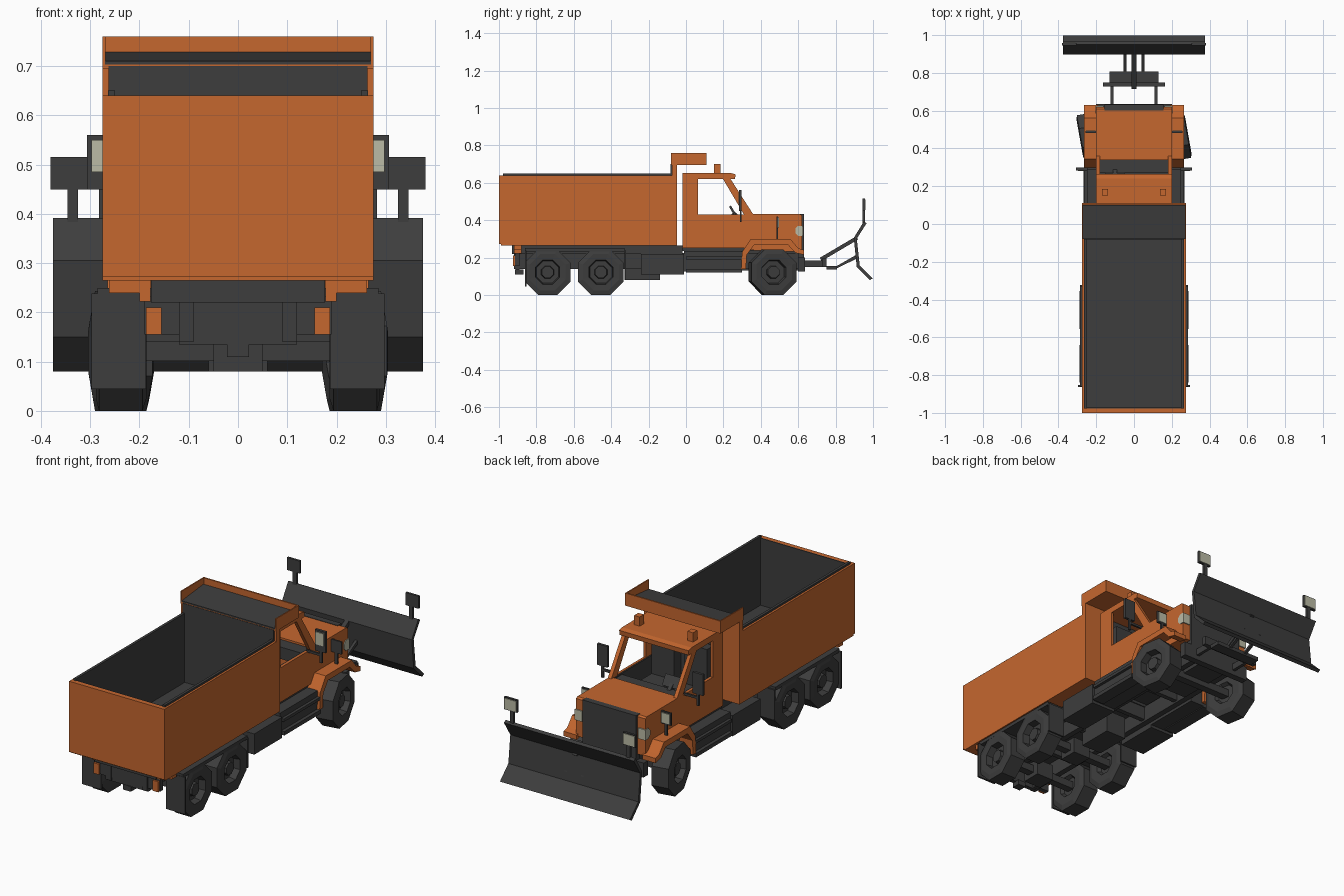
import bpy, bmesh, math
from mathutils import Matrix, Vector

if "Cube" in bpy.data.objects:
    bpy.data.objects.remove(bpy.data.objects["Cube"])


def mat(name, c):
    m = bpy.data.materials.new(name)
    m.diffuse_color = (*c, 1)
    m.use_nodes = True
    m.node_tree.nodes["Principled BSDF"].inputs["Base Color"].default_value = m.diffuse_color
    return m


ORANGE = mat("orange paint", (0.56, 0.135, 0.028))
DARK = mat("dark grey", (0.047, 0.047, 0.047))
LAMP = mat("lamp cream", (0.50, 0.50, 0.38))


def finish(name, bm, m):
    bmesh.ops.recalc_face_normals(bm, faces=bm.faces)
    me = bpy.data.meshes.new(name)
    bm.to_mesh(me)
    bm.free()
    me.materials.append(m)
    ob = bpy.data.objects.new(name, me)
    bpy.context.collection.objects.link(ob)
    return ob


def prism(name, profile, x0, x1, m):
    """Extrude a (y, z) outline from x0 to x1."""
    bm = bmesh.new()
    a = [bm.verts.new((x0, y, z)) for y, z in profile]
    b = [bm.verts.new((x1, y, z)) for y, z in profile]
    n = len(a)
    bm.faces.new(a)
    bm.faces.new(b[::-1])
    for i in range(n):
        bm.faces.new((a[i], a[(i + 1) % n], b[(i + 1) % n], b[i]))
    return finish(name, bm, m)


def box(name, x0, x1, y0, y1, z0, z1, m):
    return prism(name, [(y0, z0), (y1, z0), (y1, z1), (y0, z1)], x0, x1, m)


def pair(name, x0, x1, y0, y1, z0, z1, m):
    for s, side in ((1, "right"), (-1, "left")):
        box(f"{name}_{side}", s * x0, s * x1, y0, y1, z0, z1, m)


def pair_prism(name, profile, x0, x1, m):
    for s, side in ((1, "right"), (-1, "left")):
        prism(f"{name}_{side}", profile, s * x0, s * x1, m)


def beam(name, p, q, w, m, x0, x1):
    """Flat bar between two (y, z) points."""
    p, q = Vector(p), Vector(q)
    d = (q - p).normalized() * w / 2
    n = Vector((-d.y, d.x))
    return prism(name, [p + n, q + n, q - n, p - n], x0, x1, m)


def wheel(name, s, y, turn=0):
    """Eight-sided tyre with recessed rim, revolved around x."""
    prof = [(0, .035), (.033, .035), (.037, .012), (.064, .012), (.07, .048), (.105, .05),
            (.132, .044), (.132, -.044), (.105, -.052), (.06, -.05), (.05, -.03), (0, -.03)]
    bm = bmesh.new()
    vs = [bm.verts.new((x, 0, r)) for r, x in prof]
    es = [bm.edges.new((vs[i], vs[i + 1])) for i in range(len(vs) - 1)]
    bmesh.ops.rotate(bm, verts=vs, matrix=Matrix.Rotation(math.pi / 8, 3, 'X'))
    bmesh.ops.spin(bm, geom=vs + es, axis=(1, 0, 0), cent=(0, 0, 0), steps=8, angle=2 * math.pi)
    bmesh.ops.remove_doubles(bm, verts=bm.verts, dist=.0005)
    if s < 0:
        bmesh.ops.scale(bm, verts=bm.verts, vec=(-1, 1, 1))
    bmesh.ops.rotate(bm, verts=bm.verts, matrix=Matrix.Rotation(turn, 3, 'Z'))
    bmesh.ops.translate(bm, verts=bm.verts, vec=(s * .238, y, .122))
    return finish(name, bm, DARK)


# Dump bed: orange shell with dark liner
box("bed_floor", -.275, .275, -.99, -.05, .265, .28, ORANGE)
box("bed_floor_liner", -.263, .263, -.975, -.08, .28, .29, DARK)
pair("bed_side", .263, .275, -.99, -.05, .265, .64, ORANGE)
pair("bed_side_liner", .25, .264, -.978, -.08, .28, .65, DARK)
box("tailgate", -.275, .275, -1, -.977, .272, .64, ORANGE)
box("tailgate_liner", -.255, .255, -.977, -.972, .28, .64, DARK)
box("headboard", -.275, .275, -.076, -.048, .265, .70, ORANGE)
box("headboard_liner", -.263, .263, -.082, -.076, .28, .70, DARK)
# Cab guard over the cab
box("cab_guard_floor", -.275, .275, -.08, .11, .695, .703, ORANGE)
prism("cab_guard_liner", [(-.08, .702), (.1, .702), (.1, .728), (-.08, .71)], -.27, .27, DARK)
pair("cab_guard_side", .269, .275, -.08, .11, .695, .76, ORANGE)
box("cab_guard_lip", -.275, .275, .102, .11, .695, .76, ORANGE)

# Cab shell
box("cab_back", -.2, .2, -.02, -.008, .25, .64, ORANGE)
box("cab_back_lining", -.187, .187, -.008, 0, .26, .62, DARK)
box("cab_floor", -.19, .19, -.02, .36, .235, .26, DARK)
pair("door", .187, .2, -.02, .36, .25, .43, ORANGE)
pair("door_lining", .18, .187, -.008, .35, .26, .428, DARK)
pair("rear_pillar", .187, .2, -.02, .064, .43, .62, ORANGE)
pair_prism("windscreen_pillar", [(.195, .625), (.235, .625), (.36, .43), (.31, .43)], .18, .2, ORANGE)
prism("roof", [(-.02, .62), (.262, .62), (.265, .645), (.24, .652), (-.02, .652)], -.2, .2, ORANGE)
pair("beacon", .138, .17, .15, .185, .65, .70, ORANGE)
# Cab interior
box("dashboard", -.187, .187, .27, .36, .36, .422, DARK)
pair("seat_cushion", .03, .16, .03, .18, .26, .35, DARK)
pair("seat_back", .03, .16, 0, .055, .33, .56, DARK)
beam("steering_wheel", (.235, .475), (.265, .425), .012, DARK, -.15, -.05)
beam("steering_column", (.25, .44), (.30, .40), .02, DARK, -.11, -.09)

# Hood, grille and headlights
prism("hood", [(.34, .24), (.62, .23), (.62, .425), (.61, .432), (.34, .432)], -.2, .2, ORANGE)
box("grille", -.155, .155, .6, .632, .2, .434, DARK)
pair_prism("headlight", [(.585, .33), (.6, .315), (.626, .315), (.626, .37), (.6, .37), (.585, .355)],
           .162, .204, LAMP)

# Front fenders arching over the wheels
arch = [(.295, .14), (.30, .23), (.345, .298), (.56, .298), (.60, .25), (.63, .24),
        (.63, .215), (.585, .225), (.545, .268), (.365, .268), (.325, .215), (.32, .14)]
pair_prism("front_fender", arch, .19, .265, ORANGE)

# Fender lamps on posts
pair("fender_lamp_post", .22, .235, .483, .492, .29, .37, DARK)
pair("fender_lamp_body", .2, .258, .483, .492, .355, .42, DARK)
pair("fender_lamp_glass", .205, .253, .492, .496, .362, .413, LAMP)

# Door mirrors
pair("mirror_arm", .19, .275, .288, .298, .425, .437, DARK)
pair("mirror_body", .245, .306, .284, .298, .45, .56, DARK)
pair("mirror_glass", .252, .297, .28, .284, .485, .55, LAMP)
pair("mirror_post", .27, .282, .288, .298, .39, .46, DARK)

# Chassis frame, crossmembers and subframe
pair("frame_rail", .09, .12, -.92, .62, .14, .225, DARK)
box("bed_subframe", -.177, .177, -.93, -.02, .22, .265, DARK)
for i, y in enumerate((-.6, -.33, -.05, .2, .38)):
    box(f"crossmember_{i}", -.1, .1, y, y + .025, .15, .22, DARK)
box("rear_bumper", -.19, .19, -.915, -.89, .155, .222, DARK)
box("rear_lower_bar", -.12, .12, -.912, -.89, .135, .157, DARK)
box("tow_hitch", -.022, .022, -.915, -.87, .11, .137, DARK)
pair("tail_lamp", .155, .187, -.925, -.913, .155, .21, ORANGE)
pair("bed_bracket", .178, .2, -.92, -.88, .222, .265, ORANGE)
pair("bed_bracket_arm", .2, .262, -.92, -.88, .24, .265, ORANGE)
pair("rear_fender", .177, .285, -.86, -.33, .232, .25, DARK)
pair("rear_flap", .187, .297, -.862, -.852, .045, .238, DARK)
pair("middle_flap", .187, .285, -.33, -.322, .08, .238, DARK)
box("gearbox", -.06, .06, -.33, -.14, .08, .2, DARK)
box("engine", -.08, .08, .3, .6, .13, .25, DARK)

# Side tanks and steps
pair("fuel_tank", .12, .262, -.24, -.01, .11, .218, DARK)
pair("battery_box", .12, .25, -.01, .3, .125, .235, DARK)
pair("lower_step", .2, .268, 0, .3, .12, .14, DARK)
pair("upper_step", .2, .265, 0, .3, .19, .205, DARK)

# Wheels and axles, front pair steered
for s, side in ((1, "right"), (-1, "left")):
    wheel(f"front_wheel_{side}", s, .463, math.radians(10))
    wheel(f"middle_wheel_{side}", s, -.455)
    wheel(f"rear_wheel_{side}", s, -.74)
for name, y in (("front", .463), ("middle", -.455), ("rear", -.74)):
    box(name + "_axle", -.22, .22, y - .02, y + .02, .102, .142, DARK)
for name, y in (("middle", -.455), ("rear", -.74)):
    box(name + "_differential", -.05, .05, y - .05, y + .05, .08, .165, DARK)

# Bumper and plow mount
box("front_bumper", -.2, .2, .6, .635, .125, .2, DARK)
pair("plow_arm", .108, .125, .63, .74, .15, .185, DARK)
box("plow_crossbar", -.165, .165, .727, .75, .15, .195, DARK)
box("plow_pivot_box", -.13, .13, .75, .808, .135, .155, DARK)
beam("plow_strut", (.72, .19), (.915, .305), .02, DARK, -.012, .012)
pair_prism("plow_brace", [(.78, .14), (.8, .14), (.925, .2), (.92, .22)], .04, .055, DARK)

# Plow blade and its marker lamps
path = [(.983, .08), (.913, .15), (.897, .305), (.950, .392)]
blade = path + [(y + .016, z + dz) for (y, z), dz in zip(path[::-1], (-.008, -.004, .007, .009))]
prism("plow_blade", blade, -.375, .375, DARK)
pair("marker_post", .325, .346, .945, .957, .37, .46, DARK)
pair("marker_body", .305, .38, .945, .957, .45, .515, DARK)
pair("marker_glass", .309, .376, .957, .961, .455, .51, LAMP)
